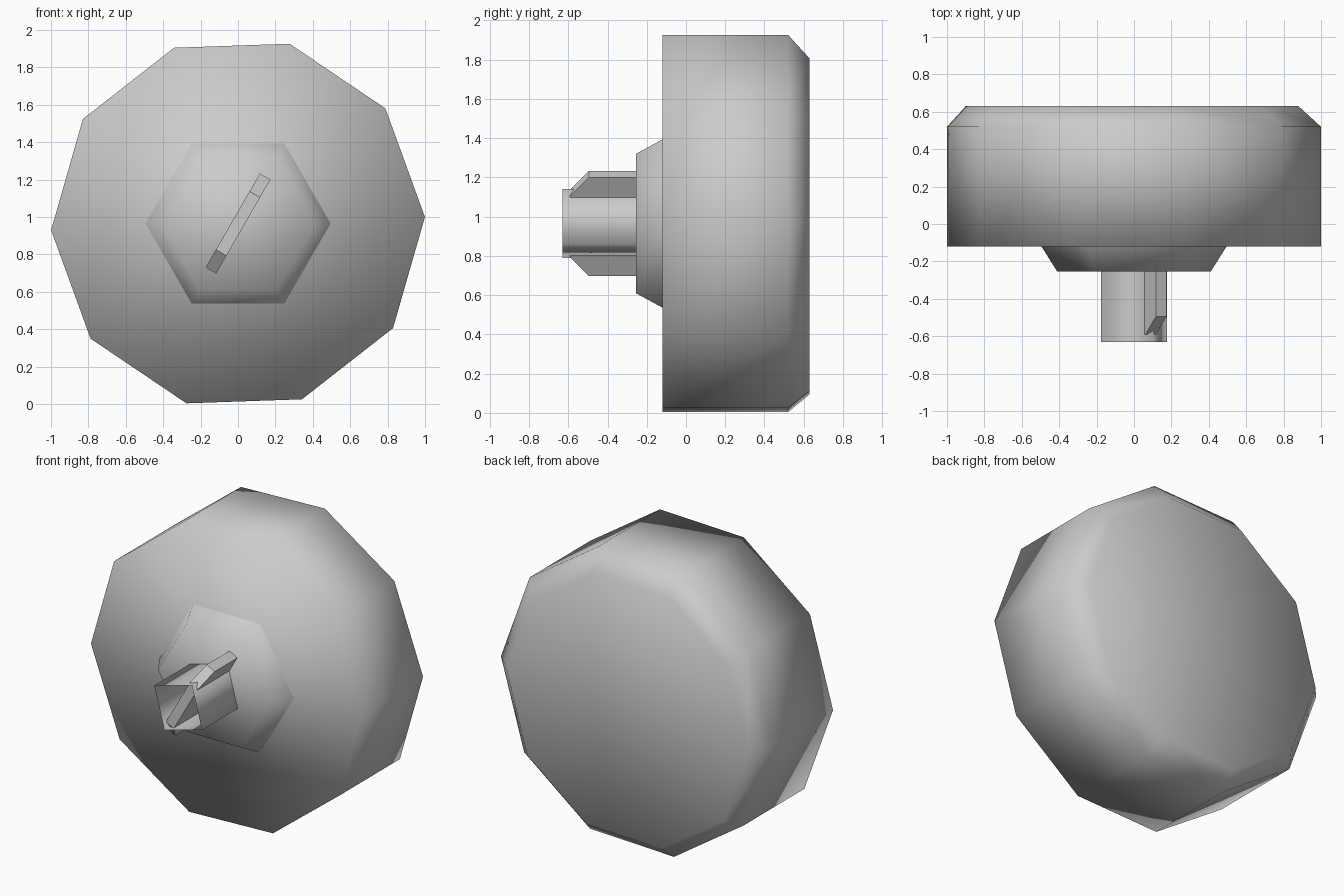
import bpy, bmesh
from math import sin, cos, radians, tau

cube = bpy.data.objects.get("Cube")
if cube:
    bpy.data.objects.remove(cube, do_unlink=True)

grey = bpy.data.materials.new("light_grey")
grey.use_nodes = True
grey.diffuse_color = (0.6, 0.6, 0.6, 1)
grey.node_tree.nodes["Principled BSDF"].inputs["Base Color"].default_value = (0.6, 0.6, 0.6, 1)

AXIS_Z = 0.965


def finish(name, bm, smooth, flip=True):
    if flip:
        bmesh.ops.recalc_face_normals(bm, faces=bm.faces)
    for f in bm.faces:
        f.smooth = smooth
    mesh = bpy.data.meshes.new(name)
    bm.to_mesh(mesh)
    bm.free()
    mesh.materials.append(grey)
    obj = bpy.data.objects.new(name, mesh)
    bpy.context.collection.objects.link(obj)
    return obj


def prism(name, sides, turn, rings, cap_front=True, cap_back=True):
    """Loft regular polygons along y; each ring is (y, radius, x shift, z shift)."""
    bm = bmesh.new()
    loops = []
    for y, r, dx, dz in rings:
        angles = [radians(turn) + tau * i / sides for i in range(sides)]
        loops.append([bm.verts.new((r * cos(a) + dx, y, r * sin(a) + dz + AXIS_Z)) for a in angles])
    for a, b in zip(loops, loops[1:]):
        for i in range(sides):
            j = (i + 1) % sides
            bm.faces.new((a[i], a[j], b[j], b[i]))
    if cap_front:
        bm.faces.new(loops[0])
    if cap_back:
        bm.faces.new(loops[-1])
    return finish(name, bm, True)


# Main ten-sided body with a chamfered back
prism("knob_body", 10, 2, [(-0.12, 1, 0, 0), (0.52, 1, 0, 0), (0.63, 0.89, -0.01, -0.015)])

# Tapered six-sided collar on the front
prism("collar", 6, 0, [(-0.255, 0.41, 0, 0), (-0.12, 0.495, 0, 0)], cap_back=False)

# Open four-sided shaft tube
prism("shaft", 4, 60, [(-0.63, 0.203, 0, 0), (-0.25, 0.203, 0, 0)], False, False)

# Key plate through the shaft, its two fins sloped at the front
profile = [(0.29, -0.25), (0.29, -0.495), (0.18, -0.59)]
outline = profile + [(-r, y) for r, y in reversed(profile)]
c, s, half = cos(radians(60)), sin(radians(60)), 0.0325
bm = bmesh.new()
sides = [[bm.verts.new((r * c + t * s, y, r * s - t * c + AXIS_Z)) for r, y in outline]
         for t in (-half, half)]
for loop in sides:
    bm.faces.new(loop)
for i in range(len(outline)):
    j = (i + 1) % len(outline)
    bm.faces.new((sides[0][i], sides[0][j], sides[1][j], sides[1][i]))
finish("key_plate", bm, False)
